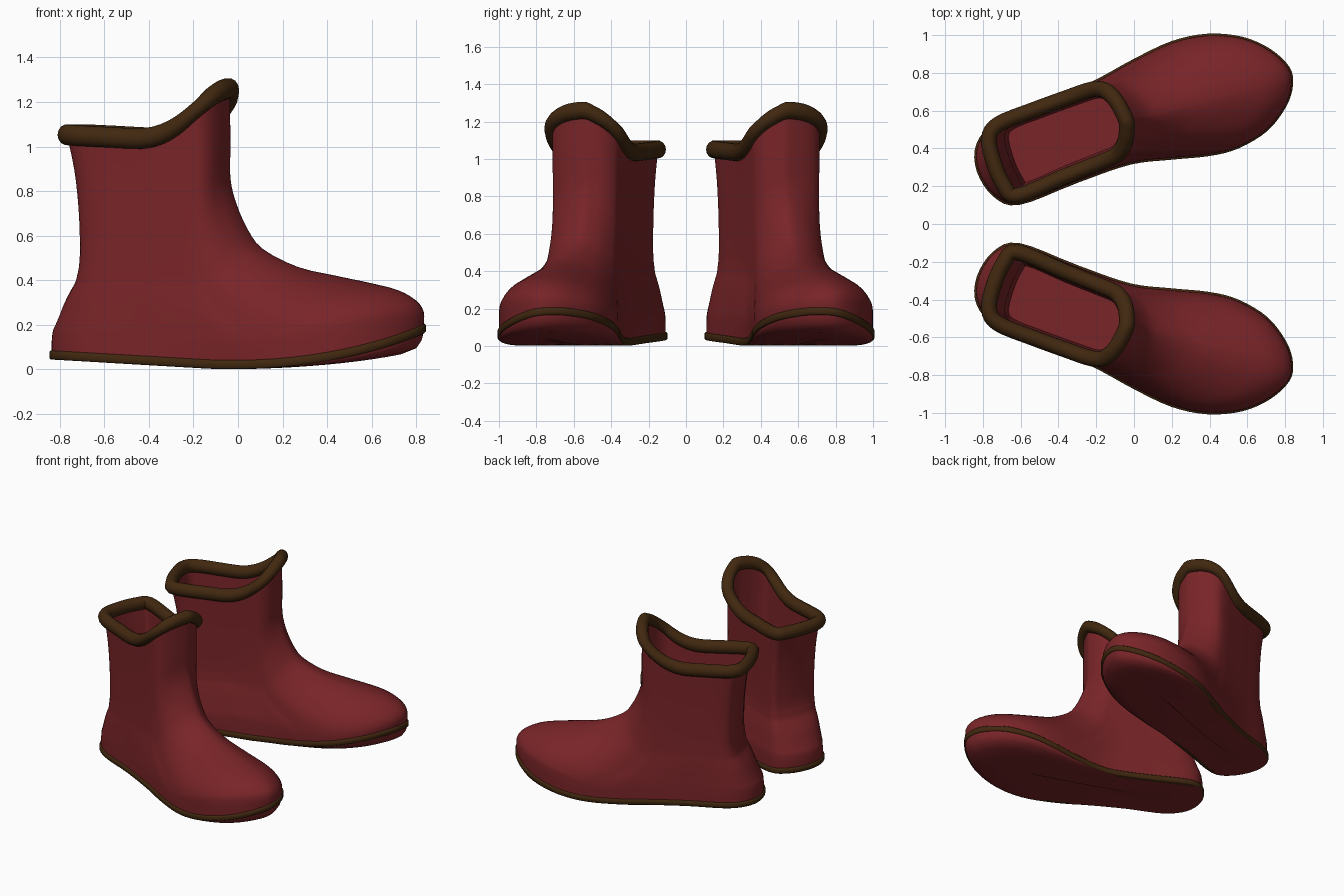
import bpy, bmesh, math
from mathutils import Vector

if "Cube" in bpy.data.objects:
    bpy.data.objects.remove(bpy.data.objects["Cube"])

ANG = math.radians(20)          # boots toe out by this much
CA, SA = math.cos(ANG), math.sin(ANG)

# Outlines in boot space (along, across), starting at the toe, outer side first
FOOT = [(.86, -.02), (.80, .10), (.685, .21), (.52, .287), (.33, .315), (.11, .295), (-.12, .26),
        (-.4, .238), (-.68, .235), (-.82, .16), (-.865, .03), (-.83, -.12), (-.72, -.205),
        (-.4, -.2), (-.1, -.205), (.12, -.256), (.314, -.306), (.469, -.32), (.641, -.286),
        (.776, -.2), (.845, -.11)]
TOP = [(-.04, .02), (-.045, .08), (-.055, .13), (-.075, .18), (-.11, .215), (-.17, .23), (-.28, .232),
       (-.48, .232), (-.68, .225), (-.755, .17), (-.775, .04), (-.765, -.09), (-.72, -.165),
       (-.46, -.155), (-.28, -.15), (-.19, -.147), (-.145, -.14), (-.105, -.115), (-.075, -.08),
       (-.055, -.04), (-.043, -.01)]
# Upper levels: share of the way from foot to shaft, and heights at heel, ball and toe
A = [0, 0, .04, .13, .26, .45, .65, .83, .91, .97, 1]
HEEL = [0, .12, .17, .20, .24, .30, .35, .39, .43, .47, .55]
BALL = [0, .10, .13, .16, .19, .23, .29, .37, .46, .57, .72]
TOE = [0, .26, .31, .355, .385, .42, .46, .54, .63, .75, .86]


def material(name, rgb):
    m = bpy.data.materials.new(name)
    m.diffuse_color = (*rgb, 1)
    m.use_nodes = True
    m.node_tree.nodes["Principled BSDF"].inputs["Base Color"].default_value = m.diffuse_color
    return m


RED = material("dark red", (.19, .018, .021))
BROWN = material("dark brown", (.053, .021, .005))


def spline(pts, n, closed):
    """Catmull-Rom through pts with n steps per span."""
    m, out = len(pts), []
    get = (lambda k: pts[k % m]) if closed else (lambda k: pts[min(max(k, 0), m - 1)])
    for k in range(m if closed else m - 1):
        a, b, c, d = (Vector(get(k + j)) for j in (-1, 0, 1, 2))
        for s in range(n):
            t = s / n
            out.append(.5 * (2 * b + (c - a) * t + (2 * a - 5 * b + 4 * c - d) * t * t
                             + (3 * b - a - 3 * c + d) * t ** 3))
    if not closed:
        out.append(Vector(pts[-1]))
    return out


def world(u, v, z):
    return Vector((CA * u - SA * v, .55 + SA * u + CA * v, z))


def sole_z(u, v):
    """Height of the middle of the welt; rises at heel and toe."""
    p = world(u, v, 0)
    w = p.x - .2 * (p.y - .55)
    lift = .163 * (max(0, w + .05) / .84) ** 1.8
    return .022 + lift + .058 * max(0, -p.x - .1), lift


def rim_z(u):
    return 1.035 + .225 * (max(0, u + .4) / .36) ** 2.2 + .05 * max(0, -u - .4)


def lerp(a, b, t):
    return a + (b - a) * t


foot = spline(FOOT, 4, True)
top = spline(TOP, 4, True)
waist = [Vector((p.x * .92, .035 + (p.y - .035) * .96)) for p in top]
N = len(foot)


def normals(ring):
    out = []
    for i in range(N):
        t = (ring[(i + 1) % N] - ring[i - 1]).normalized()
        out.append(Vector((t.y, -t.x)))
    return out


def build(name, rings, mat, closed, sharp):
    """Skin a stack of rings; closed joins last to first, otherwise ends are capped."""
    bm = bmesh.new()
    vs = [[bm.verts.new(p) for p in r] for r in rings]
    for k in range(len(vs) if closed else len(vs) - 1):
        a, b = vs[k], vs[(k + 1) % len(vs)]
        for i in range(N):
            j = (i + 1) % N
            bm.faces.new((a[i], a[j], b[j], b[i]))
    if not closed:
        bm.faces.new(vs[0][::-1])
        bm.faces.new(vs[-1])
    bmesh.ops.recalc_face_normals(bm, faces=bm.faces)
    me = bpy.data.meshes.new(name)
    bm.to_mesh(me)
    bm.free()
    me.materials.append(mat)
    ob = bpy.data.objects.new(name, me)
    bpy.context.collection.objects.link(ob)
    bpy.context.view_layer.objects.active = ob
    ob.select_set(True)
    bpy.ops.object.shade_smooth_by_angle(angle=math.radians(sharp))
    ob.select_set(False)
    # second boot is the mirror image across y = 0
    mod = ob.modifiers.new("mirror", 'MIRROR')
    mod.use_axis = (False, True, False)
    mod.use_mirror_merge = False
    return ob


# Upper: one vertical path per outline point, from welt to collar
paths = []
for f, w, t in zip(foot, waist, top):
    z0 = sole_z(*f)[0]
    path = []
    for k, a in enumerate(A):
        if f.x < .2:
            z = lerp(HEEL[k], BALL[k], min(1, max(0, (f.x + .3) / .5)))
        else:
            z = lerp(BALL[k], TOE[k], min(1, (f.x - .2) / .655) ** .9)
        p = f.lerp(w, a)
        path.append((p.x, p.y, max(z, z0 + .01 + .012 * k)))
    zb = path[-1][2]
    for g, fl in ((.33, .1), (.68, .42), (1, 1)):
        p = w.lerp(t, fl)
        path.append((p.x, p.y, lerp(zb, rim_z(t.x), g)))
    paths.append([world(*p) for p in spline(path, 3, False)])
outer = [[p[k] for p in paths] for k in range(len(paths[0]))]

# Underside: rings shrinking to the spine of the sole, bulging under the toe
under = []
for k, bulge in ((.93, .5), (.6, .5), (.3, .48), (.1, .38), (.03, .2), (0, 0)):
    ring = []
    for f in foot:
        p = f.lerp(Vector((min(.55, max(-.6, f.x)), .01)), k)
        z, lift = sole_z(*p)
        ring.append(world(p.x, p.y, max(0, z - .02 - bulge * lift)))
    under.append(ring)

# Lining: inside wall going down to the insole
lining = []
tn, wn = normals(top), normals(waist)
for base, nor, off, h in ((top, tn, .02, 1), (waist, wn, .025, .6), (waist, wn, .03, .3), (waist, wn, .045, .12)):
    lining.append([world(p.x - n.x * off, p.y - n.y * off, rim_z(t.x) if h == 1 else h)
                   for p, n, t in zip(base, nor, top)])

build("boot_body", under + outer + lining, RED, False, 60)


def band(name, ring, height, section, sharp):
    nor = normals(ring)
    build(name, [[world(p.x + n.x * dx, p.y + n.y * dx, height(p) + dz) for p, n in zip(ring, nor)]
                 for dx, dz in section], BROWN, True, sharp)


# Rolled collar round the opening
band("collar_trim", top, lambda p: rim_z(p.x),
     [(.042 * math.cos(a), .047 * math.sin(a)) for a in (math.tau * k / 14 for k in range(14))], 60)

# Thin welt between upper and sole
band("sole_welt", foot, lambda p: sole_z(*p)[0],
     [(-.02, -.02), (.004, -.02), (.01, -.014), (.01, .014), (.004, .02), (-.02, .02)], 60)
